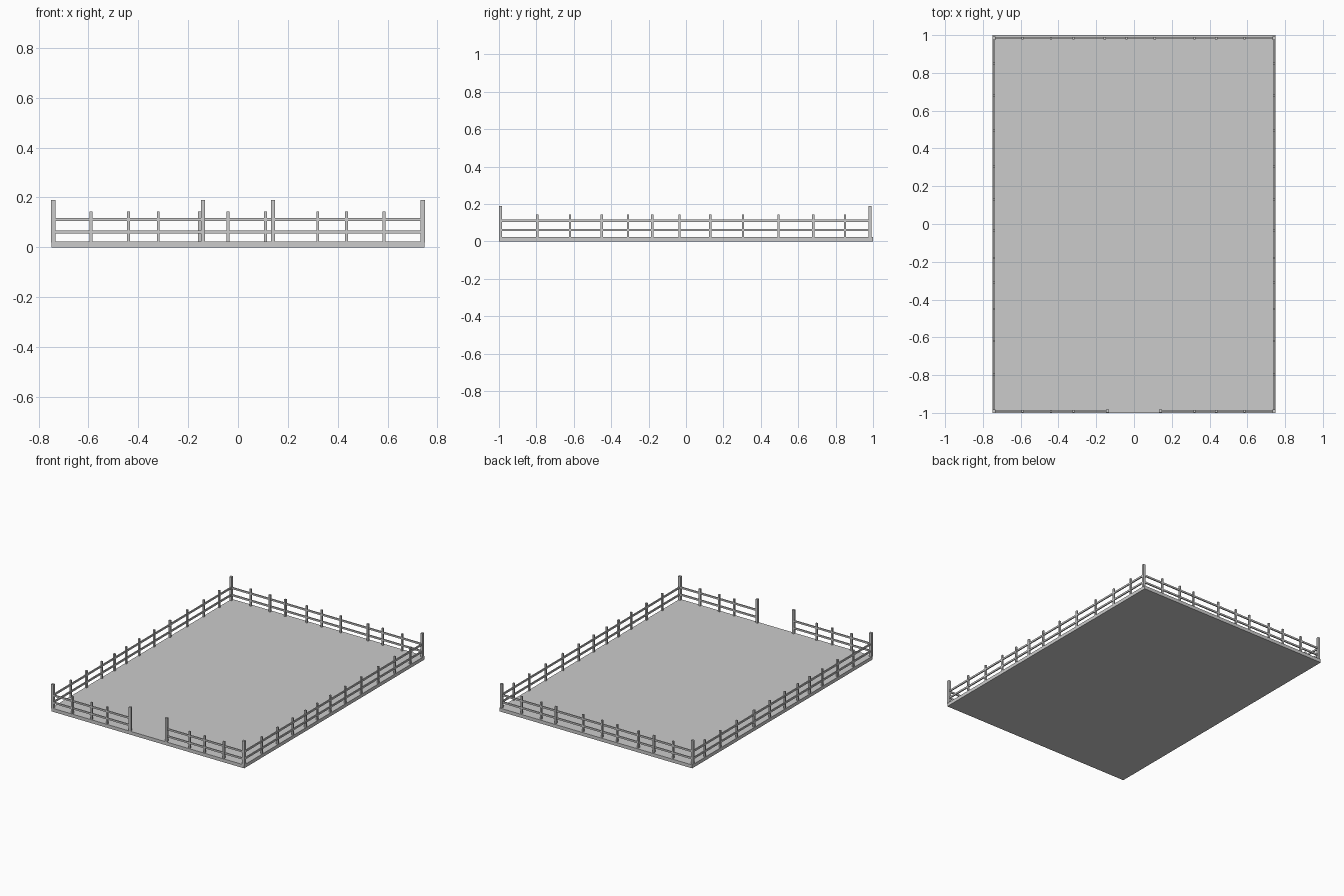
import bpy

cube = bpy.data.objects.get("Cube")
if cube:
    bpy.data.objects.remove(cube, do_unlink=True)

GREY = (0.6, 0.6, 0.6, 1)
mat = bpy.data.materials.new("light grey")
mat.use_nodes = True
mat.diffuse_color = GREY
mat.node_tree.nodes["Principled BSDF"].inputs["Base Color"].default_value = GREY


def box(name, x0, x1, y0, y1, z0, z1):
    bpy.ops.mesh.primitive_cube_add(
        size=1, location=((x0 + x1) / 2, (y0 + y1) / 2, (z0 + z1) / 2))
    ob = bpy.context.object
    ob.name = name
    ob.scale = (x1 - x0, y1 - y0, z1 - z0)
    bpy.ops.object.transform_apply(location=False, rotation=False, scale=True)
    ob.data.materials.append(mat)
    return ob


SIDE, FRONT, BACK = 0.741, -0.991, 0.983
FLOOR = 0.024
GATE = 0.14
RAILS = (0.061, 0.111)


def post(name, x, y, width, top):
    h = width / 2
    box(name, x - h, x + h, y - h, y + h, FLOOR - 0.004, top)


def rails(name, x0, x1, y0, y1):
    # Two thin horizontal bars running between the given ends
    for z in RAILS:
        box(name, x0, x1, y0, y1, z - 0.006, z + 0.006)


# Ground slab
box("ground_slab", -0.748, 0.748, -1, 1, 0, FLOOR)

# Tall corner and gate posts
for s in (-1, 1):
    post("front_corner_post", s * SIDE, FRONT, 0.017, 0.19)
    post("back_corner_post", s * SIDE, BACK, 0.017, 0.19)
    post("gate_post", s * GATE, FRONT, 0.016, 0.19)

# Rails on the sides, back and either side of the gate
t = 0.004
for s in (-1, 1):
    rails("side_rail", s * SIDE - t, s * SIDE + t, FRONT, BACK)
    ends = sorted((s * GATE, s * SIDE))
    rails("front_rail", *ends, FRONT - t, FRONT + t)
rails("back_rail", -SIDE, SIDE, BACK - t, BACK + t)

# Short posts along each fence
for x in (-0.59, -0.44, -0.32, 0.32, 0.435, 0.585):
    post("front_post", x, FRONT, 0.012, 0.143)
for x in (-0.59, -0.44, -0.32, -0.155, -0.04, 0.11, 0.32, 0.435, 0.585):
    post("back_post", x, BACK, 0.012, 0.143)
for y in (-0.795, -0.62, -0.45, -0.31, -0.18, -0.035, 0.13, 0.305, 0.495, 0.68, 0.85):
    for s in (-1, 1):
        post("side_post", s * SIDE, y, 0.012, 0.143)
